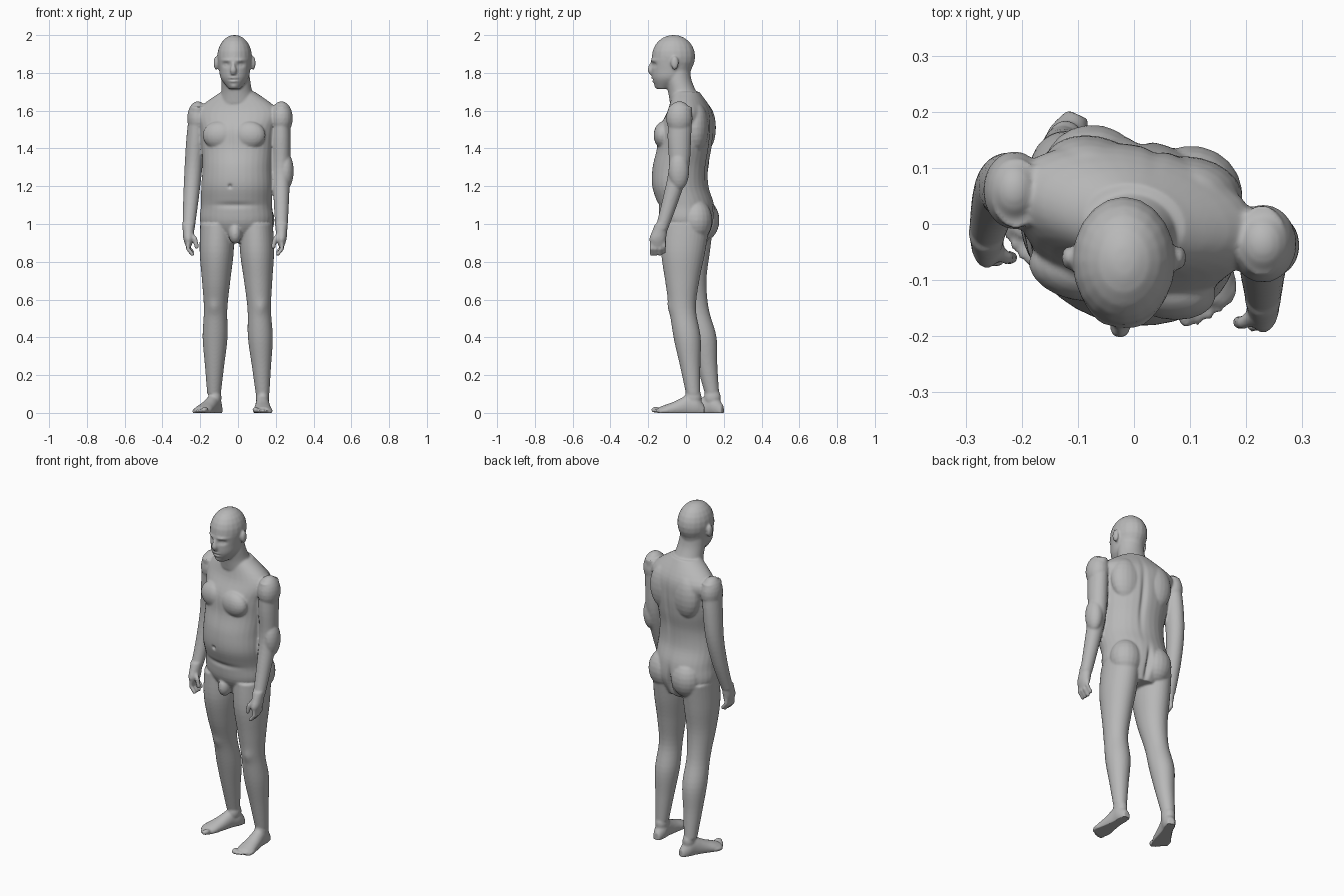
import bpy
import bmesh
from math import cos, sin, pi, radians, exp
from mathutils import Matrix, Vector

if "Cube" in bpy.data.objects:
    bpy.data.objects.remove(bpy.data.objects["Cube"])

bm = bmesh.new()
SIDES = 32
STEPS = 5
TWIST = Matrix.Rotation(radians(-12), 4, 'Z')
UPRIGHT = Matrix()


def smooth_rows(rows):
    """Catmull-Rom interpolation between the key rings."""
    out = []
    last = len(rows) - 1
    for i in range(last):
        before, a = rows[max(i - 1, 0)], rows[i]
        b, after = rows[i + 1], rows[min(i + 2, last)]
        for k in range(STEPS):
            t = k / STEPS
            slope_a, slope_b = (b - before) / 2, (after - a) / 2
            bend = 3 * (b - a) - 2 * slope_a - slope_b
            twist = slope_a + slope_b - 2 * (b - a)
            out.append(a + t * slope_a + t * t * bend + t * t * t * twist)
    return out + [rows[last]]


def stack(start, end, depth_centres, widths, depths, matrix=UPRIGHT, turn=UPRIGHT):
    """Closed tube of evenly spaced elliptical rings from start to end, each (x, z)."""
    start, end = Vector(start), Vector(end)
    rows = []
    for i, (y, wide, deep) in enumerate(zip(depth_centres, widths, depths)):
        x, z = start.lerp(end, i / (len(widths) - 1))
        rows.append(Vector((x, y, z, wide, deep)))
    rings = []
    for x, y, z, wide, deep in smooth_rows(rows):
        ring = []
        for k in range(SIDES):
            angle = 2 * pi * k / SIDES
            offset = turn @ Vector((wide * cos(angle), deep * sin(angle), 0))
            ring.append(bm.verts.new(matrix @ (offset + Vector((x, y, z)))))
        rings.append(ring)
    for lower, upper in zip(rings, rings[1:]):
        for k in range(SIDES):
            n = (k + 1) % SIDES
            bm.faces.new((lower[k], lower[n], upper[n], upper[k]))
    bm.faces.new(rings[0][::-1])
    bm.faces.new(rings[-1])


def limb(top, bottom, depth_centres, widths):
    """Limb whose rings are deepest at the top and nearly round at the bottom."""
    count = len(widths) - 1
    depths = [w * (1.05 + .35 * (1 - i / count) ** 2) for i, w in enumerate(widths)]
    stack(top, bottom, depth_centres, widths, depths)


def blob(centre, radii, matrix=UPRIGHT):
    place = matrix @ Matrix.Translation(centre) @ Matrix.Diagonal((*radii, 1))
    bmesh.ops.create_uvsphere(bm, u_segments=20, v_segments=12, radius=1, matrix=place)


def digit(points, radius):
    """Finger made of a chain of overlapping balls."""
    points = [Vector(p) for p in points]
    for a, b in zip(points, points[1:]):
        for k in range(STEPS + 1):
            blob(a.lerp(b, k / STEPS), (radius, radius, radius))


def hand(x, y, z, side):
    """Relaxed hand below a wrist, fingers curling towards the body."""
    stack((x, z + .02), (x, z - .1), (y, y - .01, y - .02, y - .02),
          (.033, .03, .027, .014), (.034, .04, .044, .034))
    for i in range(4):
        row = y - .052 + .022 * i
        tip = z - .128 if i == 3 else z - .14
        digit([(x, row, z - .07), (x + .004 * side, row, tip + .03),
               (x - .02 * side, row, tip)], .0105)
    digit([(x - .01 * side, y - .03, z - .03), (x - .035 * side, y - .045, z - .06),
           (x - .043 * side, y - .045, z - .1)], .0125)


def foot(x, y, angle, side):
    """Foot running forward from the heel, with five toes."""
    ahead = Vector((-sin(angle), -cos(angle), 0))
    across = Vector((-ahead.y, ahead.x, 0))
    matrix = Matrix((across, (0, 0, 1), ahead)).transposed().to_4x4()
    matrix.translation = (x, y, 0)
    heights = (.04, .09, .1, .08, .06, .045, .03)
    sunk = .01
    stack((0, 0), (0, .24), [h / 2 - sunk for h in heights],
          (.02, .035, .036, .04, .045, .05, .045),
          [h / 2 + sunk for h in heights], matrix)
    for i in range(5):
        r = .011 if i else .016
        blob((side * (.02 * i - .037), r, .256 - .003 * i * i), (r, r, .026), matrix)


# Torso with chest, shoulder blades and buttocks
stack((-.01, .9), (0, 1.7), (.02, .01, 0, -.03, -.03, -.01, 0, .02, 0),
      (.1, .19, .19, .19, .184, .19, .2, .22, .09),
      (.09, .14, .147, .147, .145, .142, .14, .11, .07), turn=TWIST)
for side in (-1, 1):
    blob((.08 * side, -.1, 1.47), (.09, .055, .075), TWIST)
    blob((.09 * side, .08, 1.51), (.09, .06, .13), TWIST)
    blob((.09 * side, .075, 1.02), (.09, .085, .11), TWIST)
blob((-.015, -.1, .95), (.035, .045, .055))

# Neck, skull, jaw, nose and ears
HEAD = -.018
FACE = -.025
stack((0, 1.64), (HEAD, 1.82), (0, -.02, -.04, -.05), (.1, .082, .077, .075),
      (.085, .075, .07, .07))
blob((HEAD, -.066, 1.886), (.092, .115, .115))
stack((HEAD, 1.715), (HEAD, 1.875), (-.12, -.086, -.076, -.07),
      (.03, .072, .083, .09), (.035, .092, .105, .114))
stack((FACE, 1.79), (FACE, 1.86), (-.182, -.187, -.184, -.176),
      (.012, .018, .011, .008), (.01, .016, .014, .01))
for side in (-1, 1):
    blob((HEAD + .098 * side, -.06, 1.852), (.013, .021, .036))

# Arms and hands
ARM = (.045, .05, .047, .041, .032)
limb((.228, 1.62), (.23, .97), (-.03, -.035, -.038, -.08, -.13), ARM)
limb((-.21, 1.62), (-.262, .97), (.055, .065, .065, .035, -.015), ARM)
hand(.23, -.13, .98, 1)
hand(-.262, -.015, .98, -1)
blob((.23, -.035, 1.56), (.06, .07, .09))
blob((-.213, .06, 1.56), (.056, .07, .09))
blob((.25, -.038, 1.28), (.045, .055, .1))

# Legs and feet
LEG = (.09, .09, .075, .062, .066, .051, .036)
limb((.095, 1), (.13, .1), (0, -.015, -.02, -.018, .006, .022, .038), LEG)
limb((-.11, 1), (-.127, .1), (.02, .01, .018, .05, .09, .112, .138), LEG)
blob((.13, .038, .08), (.035, .045, .05))
blob((-.122, .14, .08), (.035, .045, .05))
foot(.13, .097, 0, 1)
foot(-.1, .195, radians(25), -1)

# Fuse every part into one skin
bmesh.ops.recalc_face_normals(bm, faces=bm.faces)
parts = bpy.data.meshes.new("body_parts")
bm.to_mesh(parts)
bm.free()
body = bpy.data.objects.new("body", parts)
bpy.context.collection.objects.link(body)
remesh = body.modifiers.new("fuse", 'REMESH')
remesh.mode = 'VOXEL'
remesh.voxel_size = .006
relax = body.modifiers.new("relax", 'SMOOTH')
relax.factor = .5
relax.iterations = 5
graph = bpy.context.evaluated_depsgraph_get()
skin = bpy.data.meshes.new_from_object(body.evaluated_get(graph))
body.modifiers.clear()
body.data = skin
bpy.data.meshes.remove(parts)

# Sculpted details: centre, falloff radii, push along y
strokes = [((FACE, -.18, 1.773), (.022, .03, .006), -.006),   # upper lip
           ((FACE, -.18, 1.764), (.024, .03, .004), .007),    # mouth line
           ((FACE, -.18, 1.755), (.02, .03, .006), -.006),    # lower lip
           ((FACE, -.17, 1.727), (.02, .04, .012), -.006),    # chin
           ((-.042, -.18, 1.2), (.01, .05, .01), .014),       # navel
           ((-.035, -.16, 1.1), (.13, .06, .015), .008),      # belly fold
           ((-.035, -.17, 1.45), (.012, .06, .09), .006),     # breastbone
           ((.036, .13, 1.4), (.016, .08, .17), -.012),       # spine
           ((.012, .13, .99), (.014, .09, .075), -.025),      # cleft
           ((.125, -.085, .56), (.03, .04, .035), -.007),     # left kneecap
           ((-.13, -.015, .56), (.03, .04, .035), -.007)]     # right kneecap
for side in (-1, 1):
    eye = FACE + .039 * side
    strokes += [((eye, -.168, 1.843), (.019, .04, .012), .014),   # socket
                ((eye, -.157, 1.842), (.011, .04, .007), -.007),  # eyeball
                ((eye, -.17, 1.866), (.025, .04, .007), -.006)]   # brow
for vertex in skin.vertices:
    place = vertex.co.copy()
    for centre, radii, push in strokes:
        if abs(place.z - centre[2]) < 3 * radii[2]:
            distance = sum(((p - c) / r) ** 2 for p, c, r in zip(place, centre, radii))
            vertex.co.y += push * exp(-distance)
    # Flat soles
    vertex.co.z = max(place.z, 0)

# Single skin colour
grey = bpy.data.materials.new("grey_skin")
grey.use_nodes = True
colour = (.48, .48, .48, 1)
grey.diffuse_color = colour
grey.node_tree.nodes["Principled BSDF"].inputs["Base Color"].default_value = colour
skin.materials.clear()
skin.materials.append(grey)
for face in skin.polygons:
    face.use_smooth = True
    face.material_index = 0
